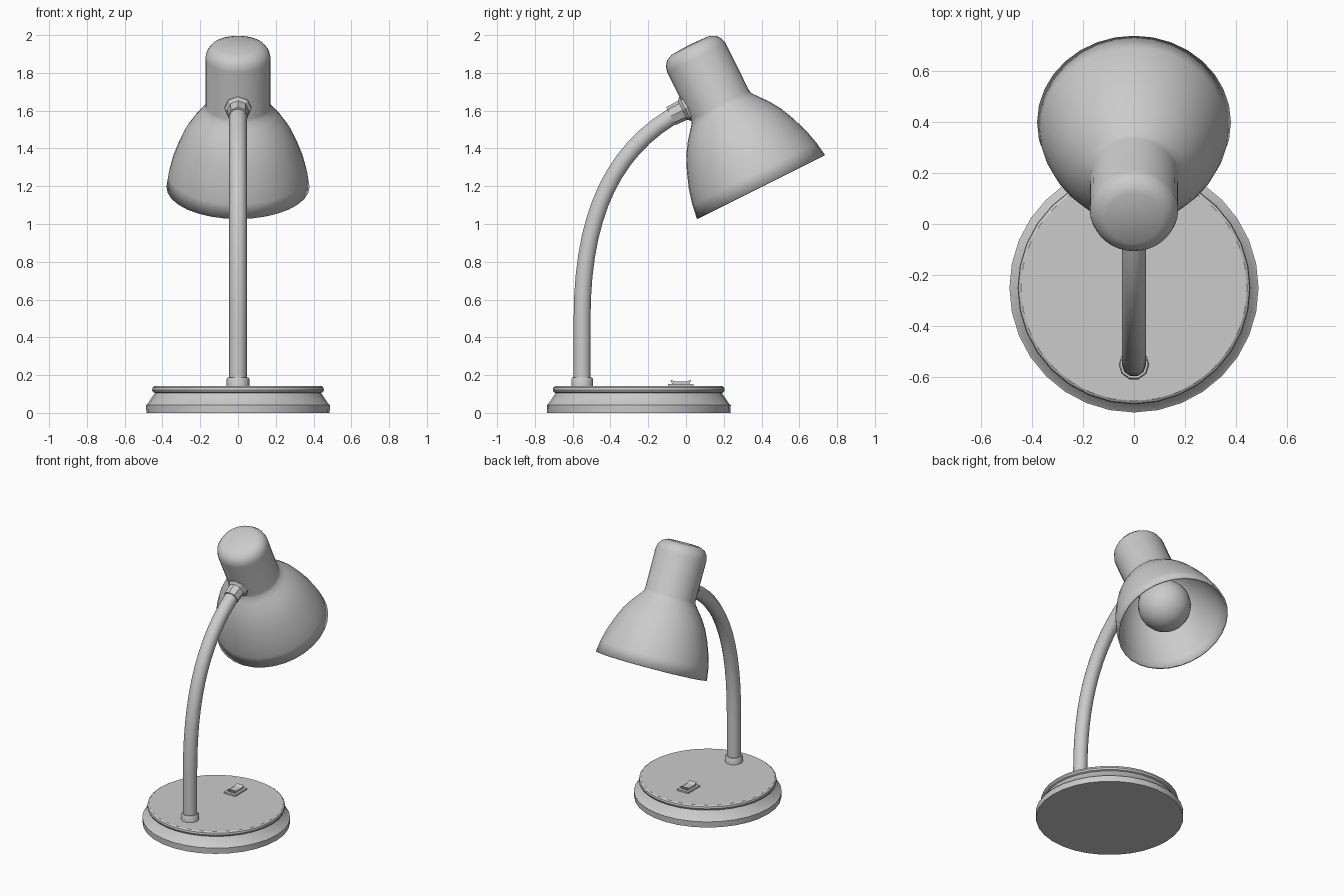
import bpy, bmesh, math
from mathutils import Vector

if "Cube" in bpy.data.objects:
    bpy.data.objects.remove(bpy.data.objects["Cube"])

TILT = math.atan2(0.447, 0.894)      # lean of the lamp head


def smooth(ob, angle=35):
    bpy.ops.object.select_all(action='DESELECT')
    ob.select_set(True)
    bpy.context.view_layer.objects.active = ob
    bpy.ops.object.shade_smooth_by_angle(angle=math.radians(angle))


def add_mesh(name, bm):
    bmesh.ops.recalc_face_normals(bm, faces=bm.faces[:])
    me = bpy.data.meshes.new(name)
    bm.to_mesh(me)
    bm.free()
    ob = bpy.data.objects.new(name, me)
    bpy.context.collection.objects.link(ob)
    return ob


def lathe(name, profile, loc, tilt=0, sides=32, angle=35):
    """Spin an (r, z) profile round z, then tilt about x and place."""
    bm = bmesh.new()
    vs = [bm.verts.new((r, 0, z)) for r, z in profile]
    es = [bm.edges.new(p) for p in zip(vs, vs[1:])]
    bmesh.ops.spin(bm, geom=vs + es, cent=(0, 0, 0), axis=(0, 0, 1),
                   angle=2 * math.pi, steps=sides)
    bmesh.ops.remove_doubles(bm, verts=bm.verts[:], dist=1e-4)
    ob = add_mesh(name, bm)
    ob.location = loc
    ob.rotation_euler.x = tilt
    smooth(ob, angle)
    return ob


def prism(name, outline, width):
    """Extrude a (y, z) outline symmetrically along x."""
    bm = bmesh.new()
    f = bm.faces.new([bm.verts.new((-width / 2, y, z)) for y, z in outline])
    ext = bmesh.ops.extrude_face_region(bm, geom=[f])
    bmesh.ops.translate(bm, vec=(width, 0, 0),
                        verts=[g for g in ext['geom'] if isinstance(g, bmesh.types.BMVert)])
    return add_mesh(name, bm)


# stepped round base
lathe("base", [(0, 0), (0.485, 0), (0.487, 0.042), (0.481, 0.045), (0.44, 0.105),
               (0.45, 0.11), (0.455, 0.122), (0.452, 0.135), (0.442, 0.142), (0, 0.142)],
      (0, -0.25, 0))

# collar at the foot of the stem
lathe("stem_collar", [(0, 0.13), (0.06, 0.13), (0.06, 0.18), (0.055, 0.187), (0, 0.187)],
      (0, -0.55, 0), sides=10, angle=40)

# bent stem
cu = bpy.data.curves.new("stem", 'CURVE')
cu.dimensions = '3D'
cu.bevel_depth = 0.047
cu.bevel_resolution = 3
cu.resolution_u = 14
cu.use_fill_caps = True
sp = cu.splines.new('BEZIER')
sp.bezier_points.add(2)
path = [((-0.55, 0.14), (-0.55, 0.05), (-0.55, 0.26)),
        ((-0.55, 0.5), (-0.55, 0.38), (-0.55, 1.05)),
        ((0.0, 1.61), (-0.385, 1.418), (0.1, 1.66))]
for bp, (co, left, right) in zip(sp.bezier_points, path):
    bp.handle_left_type = bp.handle_right_type = 'FREE'
    bp.co, bp.handle_left, bp.handle_right = [(0, *p) for p in (co, left, right)]
stem = bpy.data.objects.new("stem", cu)
bpy.context.collection.objects.link(stem)
bpy.ops.object.select_all(action='DESELECT')
stem.select_set(True)
bpy.context.view_layer.objects.active = stem
bpy.ops.object.convert(target='MESH')
smooth(bpy.context.view_layer.objects.active, 50)

# flared joint between stem and head
lathe("head_joint", [(0, 0), (0.053, 0), (0.056, 0.07), (0.072, 0.085), (0.072, 0.13), (0, 0.13)],
      (0, -0.08, 1.571), tilt=TILT - math.pi / 2, sides=8, angle=30)

# shade with neck and rounded cap, thin walled
rim = Vector((0, 0.397, 1.196))
shade = lathe("shade", [(0.379, 0), (0.367, 0.08), (0.347, 0.16), (0.314, 0.25), (0.28, 0.325),
                        (0.24, 0.387), (0.2, 0.437), (0.178, 0.465), (0.172, 0.485),
                        (0.173, 0.765), (0.165, 0.795), (0.145, 0.822), (0.11, 0.838), (0, 0.843)],
              rim, tilt=TILT, angle=50)
sol = shade.modifiers.new("wall", 'SOLIDIFY')
sol.thickness = 0.012
sol.offset = -1

# bulb: globe with a neck running into the shade
R, C = 0.175, 0.19
globe = [(R * math.sin(a), C - R * math.cos(a))
         for a in (math.radians(d) for d in range(0, 136, 15))]
lathe("bulb", globe + [(0.095, 0.36), (0.085, 0.42), (0.085, 0.6), (0, 0.6)],
      rim, tilt=TILT, sides=24)

# rocker switch
prism("switch_plate", [(-0.095, 0.138), (0.04, 0.138), (0.04, 0.153), (-0.095, 0.153)], 0.09)
prism("switch_rocker", [(-0.072, 0.15), (0.017, 0.15), (0.027, 0.175), (0.0, 0.165),
                        (-0.055, 0.165), (-0.082, 0.175)], 0.055)
